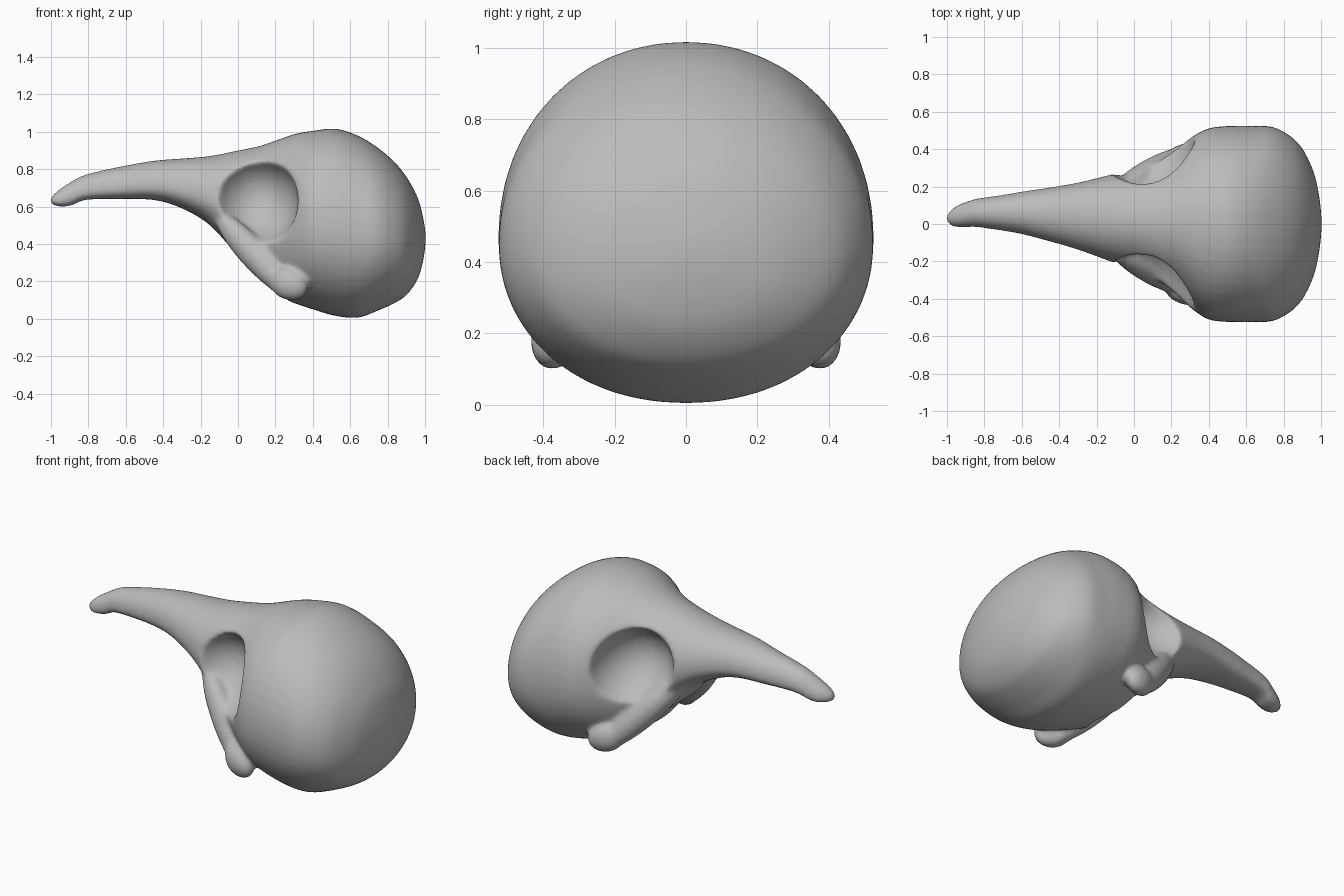
import bpy, bmesh, math
from mathutils import Matrix, Vector

cube = bpy.data.objects.get("Cube")
if cube:
    bpy.data.objects.remove(cube, do_unlink=True)

bone = bpy.data.materials.new("bone grey")
bone.use_nodes = True
color = (0.5, 0.5, 0.5, 1)
bone.diffuse_color = color
bone.node_tree.nodes["Principled BSDF"].inputs["Base Color"].default_value = color

# Long profile, beak tip to back of head: position, half width, top, bottom
PROFILE = [
    (-1.005, .02, .65, .615), (-.96, .055, .69, .6), (-.89, .07, .735, .605),
    (-.82, .08, .77, .635), (-.65, .105, .81, .64), (-.45, .145, .845, .635),
    (-.3, .18, .857, .59), (-.15, .225, .87, .5), (0, .275, .9, .335),
    (.12, .33, .925, .22), (.22, .39, .96, .115), (.31, .46, .99, .08),
    (.4, .512, 1.005, .05), (.52, .525, 1.017, .015), (.64, .525, .98, .005),
    (.74, .52, .92, .04), (.83, .475, .845, .08), (.9, .405, .76, .125),
    (.96, .28, .65, .21), (.99, .15, .54, .31), (1.003, .03, .46, .4),
]
SIDES = 48
STEPS = 4


def add_object(name, bm):
    mesh = bpy.data.meshes.new(name)
    bmesh.ops.recalc_face_normals(bm, faces=bm.faces)
    bm.to_mesh(mesh)
    bm.free()
    mesh.materials.append(bone)
    obj = bpy.data.objects.new(name, mesh)
    bpy.context.collection.objects.link(obj)
    return obj


def smooth_rows(rows):
    """Pass a smooth spline through the profile rows."""
    out = []
    for i in range(len(rows) - 1):
        p = [Vector(rows[min(max(i + k, 0), len(rows) - 1)]) for k in (-1, 0, 1, 2)]
        m0, m1 = (p[2] - p[0]) / 2, (p[3] - p[1]) / 2
        for k in range(STEPS):
            t = k / STEPS
            ease = t * t * (3 - 2 * t)
            out.append(p[1].lerp(p[2], ease) + m0 * t * (1 - t) ** 2
                       - m1 * t * t * (1 - t))
    return out + [Vector(rows[-1])]


def section(bm, x, half, top, bottom):
    """One closed ring; the beak is flat below, the head rounder."""
    blend = min(max((x + .8) / 1.2, 0), 1)
    wide = bottom + (top - bottom) * (.3 + .16 * blend)
    shift = .06 * min(max(.4 - x, 0), 1) - .2 * max(-.85 - x, 0)
    ring = []
    for i in range(SIDES):
        a = math.tau * i / SIDES
        c, s = math.cos(a), math.sin(a)
        power = .97 if s > 0 else .8 + .15 * blend
        c = math.copysign(abs(c) ** power, c)
        s = math.copysign(abs(s) ** power, s)
        rise = top - wide if s > 0 else wide - bottom
        ring.append(bm.verts.new((x, shift + half * c, wide + rise * s)))
    return ring


def ellipsoid(name, centre, radii, roll=0, tilt=0, turn=0):
    bm = bmesh.new()
    place = (Matrix.Translation(Vector(centre)) @ Matrix.Rotation(turn, 4, 'Z')
             @ Matrix.Rotation(tilt, 4, 'Y') @ Matrix.Rotation(roll, 4, 'X')
             @ Matrix.Diagonal((*radii, 1)))
    bmesh.ops.create_icosphere(bm, subdivisions=4, radius=1, matrix=place)
    return add_object(name, bm)


def combine(obj, other, operation):
    mod = obj.modifiers.new(other.name, 'BOOLEAN')
    mod.operation, mod.solver, mod.object = operation, 'EXACT', other
    other.hide_render = True
    helpers.append(other)


# Beak and braincase in one loft
bm = bmesh.new()
rings = [section(bm, *row) for row in smooth_rows(PROFILE)]
for a, b in zip(rings, rings[1:]):
    for i in range(SIDES):
        j = (i + 1) % SIDES
        bm.faces.new((a[i], a[j], b[j], b[i]))
bm.faces.new(rings[0])
bm.faces.new(rings[-1])
skull = add_object("skull", bm)
helpers = []

# Hollow palate, then eye sockets with a cheek bar and knob below each
palate = ellipsoid("palate_cutter", (.07, 0, .2), (.24, .17, .13), tilt=.7)
combine(skull, palate, 'DIFFERENCE')
for side, word in ((1, "left"), (-1, "right")):
    socket = ellipsoid(word + "_socket_cutter", (.075, side * .45 + .03, .625),
                       (.245, .345, .25), roll=-side * .27, tilt=-.15, turn=side * .15)
    combine(skull, socket, 'DIFFERENCE')
    bar = ellipsoid(word + "_cheek_bar", (.09, side * .265 + .015, .34),
                    (.33, .07, .08), tilt=.76, turn=side * .5)
    combine(skull, bar, 'UNION')
    knob = ellipsoid(word + "_cheek_knob", (.27, side * .37, .185),
                     (.11, .06, .085), tilt=.35, turn=side * .3)
    combine(skull, knob, 'UNION')

# Fuse and soften the bone
remesh = skull.modifiers.new("fuse", 'REMESH')
remesh.mode, remesh.voxel_size, remesh.use_smooth_shade = 'VOXEL', .012, True
soften = skull.modifiers.new("soften", 'SMOOTH')
soften.factor, soften.iterations = .5, 18

# Keep the finished surface and drop the helper shapes
bpy.ops.object.select_all(action='DESELECT')
skull.select_set(True)
bpy.context.view_layer.objects.active = skull
bpy.ops.object.convert(target='MESH')
for helper in helpers:
    bpy.data.objects.remove(helper, do_unlink=True)
bpy.ops.object.shade_smooth()
